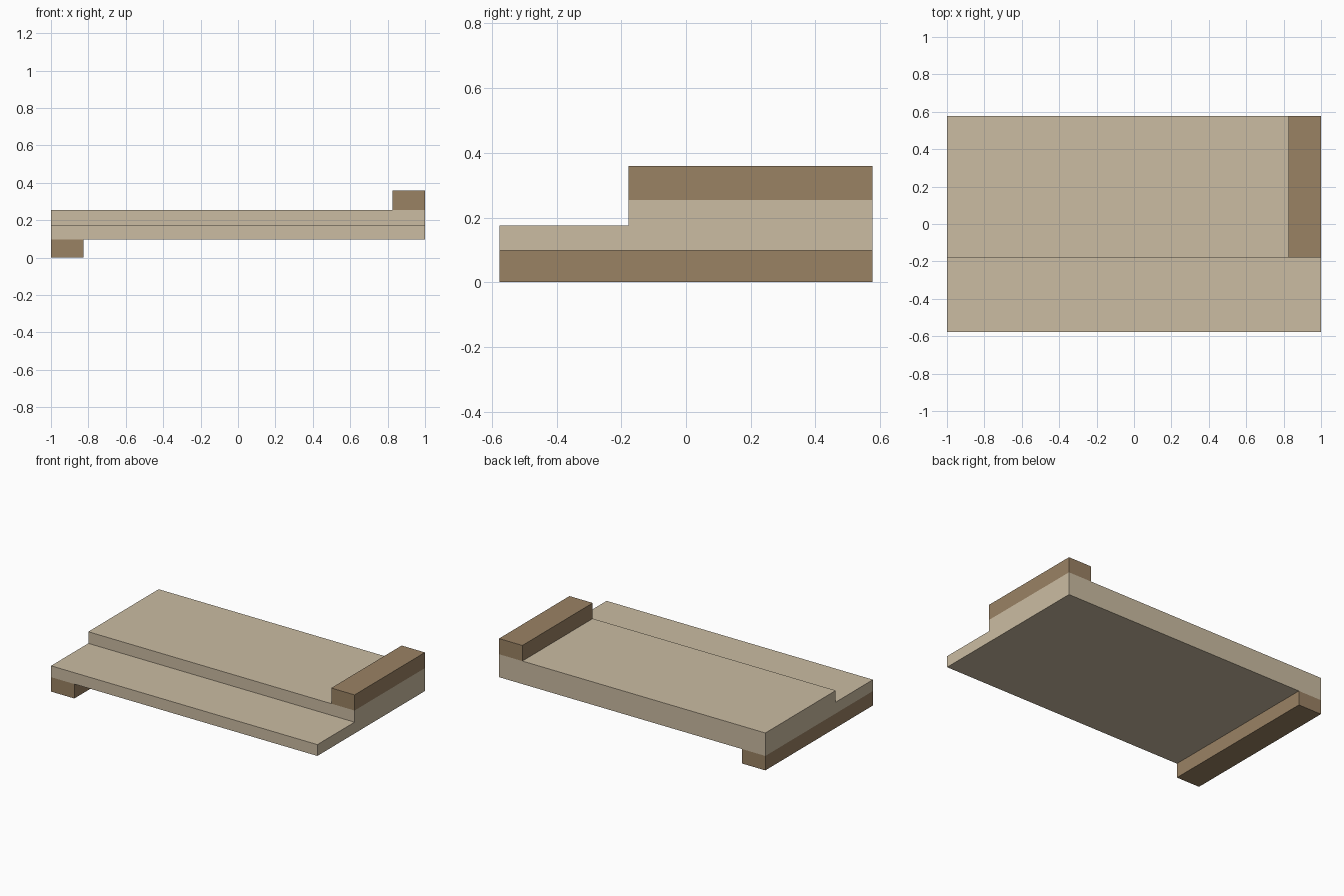
import bpy
import bmesh

cube = bpy.data.objects.get("Cube")
if cube:
    bpy.data.objects.remove(cube, do_unlink=True)


def make_material(name, rgb):
    mat = bpy.data.materials.new(name)
    mat.use_nodes = True
    color = (*rgb, 1.0)
    mat.diffuse_color = color
    mat.node_tree.nodes["Principled BSDF"].inputs["Base Color"].default_value = color
    return mat


def extrude_profile(name, profile, x0, x1, mat):
    """Extrude a (y, z) outline along x from x0 to x1."""
    bm = bmesh.new()
    face = bm.faces.new([bm.verts.new((x0, y, z)) for y, z in profile])
    result = bmesh.ops.extrude_face_region(bm, geom=[face])
    moved = [v for v in result["geom"] if isinstance(v, bmesh.types.BMVert)]
    bmesh.ops.translate(bm, verts=moved, vec=(x1 - x0, 0, 0))
    bmesh.ops.recalc_face_normals(bm, faces=bm.faces)
    mesh = bpy.data.meshes.new(name)
    bm.to_mesh(mesh)
    bm.free()
    mesh.materials.append(mat)
    obj = bpy.data.objects.new(name, mesh)
    bpy.context.collection.objects.link(obj)
    return obj


def rectangle(y0, y1, z0, z1):
    return [(y0, z0), (y1, z0), (y1, z1), (y0, z1)]


light_wood = make_material("light wood", (0.597, 0.503, 0.361))
dark_wood = make_material("dark wood", (0.323, 0.223, 0.127))

FRONT, STEP, BACK = -0.577, -0.178, 0.577
BOTTOM, LEDGE, TOP, RAIL_TOP = 0.098, 0.175, 0.254, 0.36
STRIP = 0.175

# Board with a lowered ledge along the front
board = [(FRONT, BOTTOM), (BACK, BOTTOM), (BACK, TOP),
         (STEP, TOP), (STEP, LEDGE), (FRONT, LEDGE)]
extrude_profile("stepped_board", board, -1, 1, light_wood)

# Hook strip under the right end, stop rail on top of the left end
extrude_profile("lower_hook", rectangle(FRONT, BACK, 0, BOTTOM),
                -1, -1 + STRIP, dark_wood)
extrude_profile("upper_stop", rectangle(STEP, BACK, TOP, RAIL_TOP),
                1 - STRIP, 1, dark_wood)
